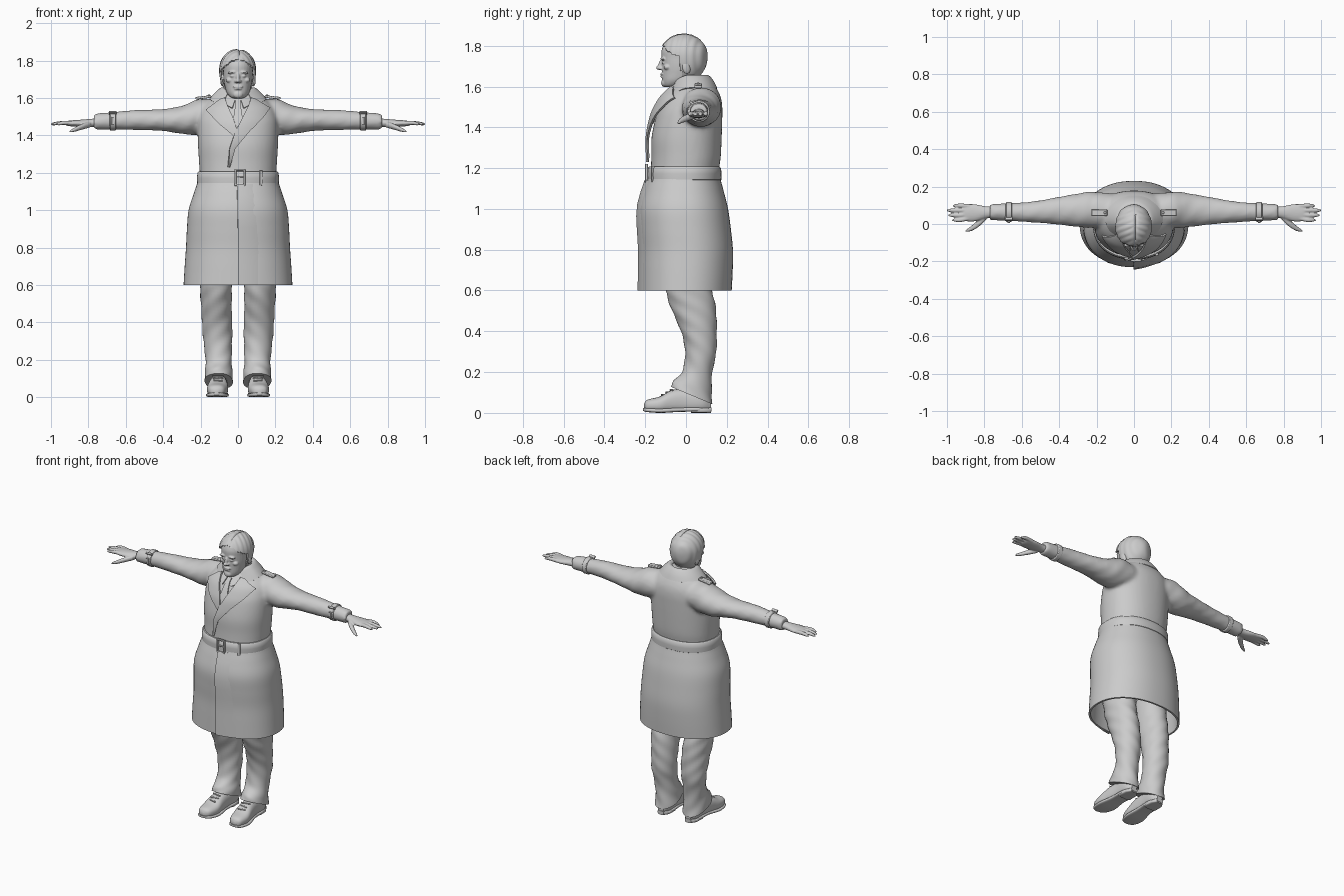
import bpy, bmesh, math
from mathutils import Matrix, Vector, Euler

if "Cube" in bpy.data.objects:
    bpy.data.objects.remove(bpy.data.objects["Cube"], do_unlink=True)

GREY = (0.6, 0.6, 0.6, 1)
mat = bpy.data.materials.new("plain grey")
mat.use_nodes = True
mat.diffuse_color = GREY
mat.node_tree.nodes["Principled BSDF"].inputs["Base Color"].default_value = GREY


def spline(rows, steps=5):
    """Smooth list of rows passing through the given ones."""
    out = []
    for i in range(len(rows) - 1):
        p = [rows[max(0, min(len(rows) - 1, i + k))] for k in (-1, 0, 1, 2)]
        for s in range(steps):
            t = s / steps
            out.append([b + 0.5 * t * (c - a + t * (2*a - 5*b + 4*c - d + t * (3*(b - c) + d - a)))
                        for a, b, c, d in zip(*p)])
    return out + [list(rows[-1])]


def spow(v, e):
    return math.copysign(abs(v) ** (2 / e), v)


def loft(bm, axis, rows, n=32, e=2.0, cap=True, arc=None, wob=0, grow=0):
    """Skin of elliptical rings; a row is (position, centre a, centre b, radius a, radius b)."""
    a0, a1 = arc or (0, 2 * math.pi)
    count = n + 1 if arc else n
    rings = []
    for t, ca, cb, ra, rb in rows:
        ring = []
        for i in range(count):
            a = a0 + (a1 - a0) * i / n
            k = 1 + wob * math.sin(3 * a + 42 * t) * math.sin(23 * t + a)
            u = ca + (ra * k + grow) * spow(math.cos(a), e)
            v = cb + (rb * k + grow) * spow(math.sin(a), e)
            ring.append(bm.verts.new({"x": (t, u, v), "y": (u, t, v), "z": (u, v, t)}[axis]))
        rings.append(ring)
    for r, q in zip(rings, rings[1:]):
        for i in range(n):
            j = (i + 1) % count
            bm.faces.new((r[i], r[j], q[j], q[i]))
    if cap and not arc:
        bm.faces.new(rings[0])
        bm.faces.new(rings[-1])
    return rings


def ball(bm, c, r, rot=(0, 0, 0)):
    m = Matrix.LocRotScale(Vector(c), Euler(rot), Vector(r))
    return bmesh.ops.create_uvsphere(bm, u_segments=24, v_segments=14, radius=1, matrix=m)["verts"]


def box(bm, c, size, rot=(0, 0, 0)):
    bmesh.ops.create_cube(bm, size=1, matrix=Matrix.LocRotScale(Vector(c), Euler(rot), Vector(size)))


def emit(name, bm, mirror=False, voxel=0, smooth=4, thick=0, bevel=0):
    bmesh.ops.recalc_face_normals(bm, faces=bm.faces)
    me = bpy.data.meshes.new(name)
    bm.to_mesh(me)
    bm.free()
    me.materials.append(mat)
    me.shade_smooth()
    me.set_sharp_from_angle(angle=0.75)
    ob = bpy.data.objects.new(name, me)
    bpy.context.collection.objects.link(ob)
    if mirror:
        ob.modifiers.new("mirror", "MIRROR").use_mirror_merge = False
    if voxel:
        m = ob.modifiers.new("fuse", "REMESH")
        m.mode, m.voxel_size, m.use_smooth_shade = "VOXEL", voxel, True
        m = ob.modifiers.new("soften", "SMOOTH")
        m.factor, m.iterations = 0.5, smooth
    if thick:
        m = ob.modifiers.new("thickness", "SOLIDIFY")
        m.thickness, m.offset = thick, 0
        ob.modifiers.new("crisp", "EDGE_SPLIT").split_angle = 0.75
    if bevel:
        m = ob.modifiers.new("bevel", "BEVEL")
        m.width, m.segments = bevel, 2
    return ob


# Coat body shape, shared by the skirt, chest, belt and lapels
E = 2.2
COAT = spline([(.6, 0, 0, .285, .218), (.7, 0, .003, .279, .22), (.8, 0, .004, .272, .22),
               (.9, 0, -.004, .267, .218), (1, 0, -.012, .258, .212), (1.09, 0, -.012, .23, .19),
               (1.17, 0, -.008, .206, .168), (1.25, 0, 0, .208, .17), (1.35, 0, .003, .214, .172),
               (1.45, 0, .015, .215, .163), (1.5, 0, .025, .21, .153), (1.55, 0, .035, .19, .135),
               (1.6, 0, .045, .14, .1), (1.63, 0, .045, .085, .075), (1.65, 0, .04, .06, .06)])


def front_y(x, z):
    for a, b in zip(COAT, COAT[1:]):
        if a[0] <= z <= b[0]:
            t = (z - a[0]) / (b[0] - a[0])
            _, _, cy, rx, ry = [p + t * (q - p) for p, q in zip(a, b)]
            return cy - ry * max(0, 1 - abs(x / rx) ** E) ** (1 / E)
    return 0


def patch(bm, left, right, off=(.01, .01), n=8, m=5):
    """Sheet between two (x, z) edges, laid on the front of the coat."""
    grid = []
    for i in range((len(left) - 1) * m + 1):
        k = min(i // m, len(left) - 2)
        t = i / m - k
        a, b = [Vector(s[k]).lerp(Vector(s[k + 1]), t) for s in (left, right)]
        row = []
        for j in range(n + 1):
            x, z = a.lerp(b, j / n)
            y = front_y(x, z) - off[0] - (off[1] - off[0]) * j / n
            row.append(bm.verts.new((x, y, z)))
        grid.append(row)
    for r, q in zip(grid, grid[1:]):
        for j in range(n):
            bm.faces.new((r[j], r[j + 1], q[j + 1], q[j]))


# Coat: open skirt, then chest and sleeves fused together
bm = bmesh.new()
loft(bm, "z", [r for r in COAT if r[0] < 1.18], n=64, e=E, cap=False)
emit("coat_skirt", bm, thick=.012)
bm = bmesh.new()
patch(bm, [(0, .6), (0, .85), (-.005, 1.14)], [(.13, .6), (.13, .85), (.1, 1.14)], (.016, 0))
emit("skirt_overlap", bm, thick=.006)

SLEEVE = spline([(.08, .06, 1.5, .1, .085), (.2, .075, 1.5, .097, .094), (.26, .075, 1.488, .095, .085),
                 (.32, .073, 1.482, .085, .072), (.42, .07, 1.482, .072, .057), (.55, .064, 1.482, .056, .053),
                 (.66, .064, 1.478, .047, .048), (.77, .064, 1.473, .044, .043)])
bm = bmesh.new()
loft(bm, "z", [r for r in COAT if r[0] > 1.14], n=64, e=E)
for s in (1, -1):
    loft(bm, "x", [[s * r[0]] + r[1:] for r in SLEEVE], wob=.03)
emit("coat_chest_and_sleeves", bm, voxel=.011, smooth=5)

# Belt with buckle and loop
bm = bmesh.new()
loft(bm, "z", [(z, 0, -.008, .21 + b, .173 + b)
               for z, b in ((1.137, 0), (1.143, .008), (1.172, .009), (1.2, .007), (1.207, 0))], n=64, e=E)
emit("belt", bm)
bm = bmesh.new()
by = front_y(0, 1.172) - .018
for s in (1, -1):
    box(bm, (.01 + s * .024, by, 1.175), (.01, .014, .09))
    box(bm, (.01, by, 1.175 + s * .04), (.05, .014, .01))
box(bm, (.01, by, 1.175), (.04, .008, .008))
box(bm, (.122, front_y(.122, 1.172) - .014, 1.172), (.016, .014, .078), (0, 0, .3))
emit("belt_buckle_and_loop", bm, bevel=.002)

# Shirt, tie and lapels
bm = bmesh.new()
patch(bm, [(-.07, 1.625), (-.06, 1.55), (-.02, 1.42)], [(.07, 1.625), (.06, 1.55), (0, 1.42)], (.006, .006))
emit("shirt_front", bm, thick=.008)
bm = bmesh.new()
patch(bm, [(-.02, 1.61), (-.012, 1.57), (-.028, 1.47), (-.02, 1.41)],
      [(.02, 1.61), (.012, 1.57), (.028, 1.47), (.01, 1.41)], (.014, .014))
emit("tie", bm, thick=.01)
bm = bmesh.new()
for s in (1, -1):
    patch(bm, [(s * .012, 1.6), (s * .03, 1.545)], [(s * .065, 1.63), (s * .06, 1.56)], (.016, .012))
emit("shirt_collar_points", bm, thick=.007)
bm = bmesh.new()
patch(bm, [(-.095, 1.59), (-.17, 1.535), (-.105, 1.465), (-.045, 1.415), (-.01, 1.385)],
      [(-.07, 1.6), (-.052, 1.55), (-.028, 1.5), (-.012, 1.45), (0, 1.41)], (.014, .022))
emit("right_lapel", bm, thick=.01)
bm = bmesh.new()
patch(bm, [(.07, 1.6), (.052, 1.55), (.022, 1.49), (-.015, 1.42), (-.045, 1.33), (-.052, 1.23)],
      [(.095, 1.59), (.17, 1.545), (.13, 1.49), (.06, 1.42), (-.015, 1.33), (-.046, 1.23)], (.026, .016))
emit("left_lapel", bm, thick=.01)

# Turned-down collar wrapping the neck
bm = bmesh.new()
rings = loft(bm, "z", spline([(1.59, 0, .03, .15, .118), (1.625, 0, .03, .118, .1),
                              (1.65, 0, .025, .088, .082), (1.64, 0, .02, .074, .07)]),
             n=40, arc=(-1.0, math.pi + 1.0))
for ring in rings:
    for v in ring:
        v.co.z -= max(0, -v.co.y) * .45
emit("coat_collar", bm, thick=.012)

# Shoulder tabs, cuff straps
bm = bmesh.new()
box(bm, (.185, .06, 1.603), (.085, .036, .014), (0, .12, 0))
ball(bm, (.155, .06, 1.614), (.007, .007, .005))
emit("shoulder_tabs", bm, mirror=True, bevel=.004)
bm = bmesh.new()
loft(bm, "x", [(x, .064, 1.478, .05 + g, .05 + g)
               for x, g in ((.652, -.004), (.656, .003), (.682, .003), (.686, -.004))])
box(bm, (.669, .03, 1.518), (.04, .03, .012), (-.7, 0, 0))
box(bm, (.669, .012, 1.478), (.014, .012, .04))
emit("cuff_straps", bm, mirror=True, bevel=.002)

# Hands
bm = bmesh.new()
loft(bm, "x", spline([(.74, .064, 1.468, .03, .024), (.79, .062, 1.466, .032, .022),
                      (.85, .06, 1.464, .046, .019), (.9, .06, 1.464, .046, .015), (.92, .06, 1.464, .038, .01)]), n=20)
for y, tip in ((.021, .972), (.047, .993), (.073, 1.0), (.098, .968)):
    base = .064 + (y - .06) * .85
    loft(bm, "x", spline([(.88, base, 1.465, .011, .012), (.93, y, 1.467, .0115, .0115),
                          (tip - .015, y, 1.462, .009, .009), (tip, y, 1.459, .004, .004)]), n=12)
loft(bm, "x", spline([(.79, .04, 1.458, .018, .016), (.83, .005, 1.447, .02, .016),
                      (.87, -.024, 1.432, .014, .012), (.9, -.037, 1.42, .005, .006)]), n=14)
emit("hands", bm, mirror=True, voxel=.0045, smooth=3)

# Trousers with slanted hems
bm = bmesh.new()
rings = loft(bm, "z", spline([(.085, .103, .028, .077, .103), (.13, .103, .032, .075, .092),
                              (.2, .104, .055, .071, .072), (.3, .108, .072, .075, .078),
                              (.4, .112, .063, .08, .088), (.5, .116, .04, .084, .105),
                              (.6, .118, .015, .086, .115), (.74, .118, 0, .09, .115)], 7), wob=.045)
for ring in rings:
    for v in ring:
        v.co.z -= max(0, 1 - (v.co.z - .085) / .15) * (v.co.y - .028) * .42
emit("trousers", bm, mirror=True)

# Shoes: upper, sole, heel and laces
bm = bmesh.new()
rings = loft(bm, "y", spline([(-.207, .115, .03, .012, .012), (-.19, .114, .036, .04, .028),
                              (-.13, .11, .04, .056, .04), (-.07, .106, .055, .051, .056),
                              (0, .102, .06, .045, .06), (.08, .1, .06, .044, .058), (.122, .1, .05, .02, .04)]), e=2.4)
for ring in rings:
    for v in ring:
        v.co.z = max(v.co.z, .012)
emit("shoe_uppers", bm, mirror=True)
bm = bmesh.new()
loft(bm, "y", spline([(-.212, .115, .018, .012, .007), (-.19, .114, .014, .045, .01), (-.12, .11, .011, .061, .011),
                      (-.03, .104, .016, .047, .011), (.06, .1, .017, .047, .011), (.124, .1, .017, .022, .01)]), e=3.5)
loft(bm, "y", [(.025, .1, .012, .04, .012), (.03, .1, .012, .046, .012),
               (.09, .1, .012, .044, .012), (.122, .1, .012, .022, .012)], e=4)
emit("shoe_soles", bm, mirror=True)
bm = bmesh.new()
for i in range(3):
    box(bm, (.107, -.115 + i * .022, .088 + i * .012), (.05 + i * .005, .008, .008), (.5, 0, .2 * (-1) ** i))
emit("shoe_laces", bm, mirror=True, bevel=.003)

# Head, neck and facial features fused together
bm = bmesh.new()
loft(bm, "z", [(1.54, 0, .02, .062, .062), (1.6, 0, .012, .06, .06), (1.68, 0, .008, .06, .065)])
loft(bm, "z", spline([(1.597, 0, -.078, .022, .022), (1.606, 0, -.065, .042, .046), (1.63, 0, -.042, .061, .074),
                      (1.665, 0, -.026, .071, .091), (1.7, 0, -.02, .077, .098), (1.74, 0, -.018, .079, .102),
                      (1.78, 0, -.015, .08, .104), (1.82, 0, -.013, .066, .086), (1.843, 0, -.01, .03, .045)]), e=2.15)
ball(bm, (0, -.121, 1.71), (.01, .014, .03), (-.35, 0, 0))
ball(bm, (0, -.13, 1.692), (.013, .017, .011))
ball(bm, (0, -.108, 1.618), (.026, .014, .02))
ball(bm, (0, -.117, 1.648), (.021, .008, .005))
ball(bm, (0, -.117, 1.66), (.026, .009, .007))
for s in (1, -1):
    ball(bm, (s * .012, -.124, 1.689), (.008, .01, .008))
    ball(bm, (s * .032, -.113, 1.737), (.024, .012, .007), (0, s * .12, 0))
    ball(bm, (s * .045, -.092, 1.695), (.02, .018, .014))
    ball(bm, (s * .03, -.108, 1.717), (.013, .012, .007))
    ball(bm, (s * .083, .002, 1.693), (.011, .021, .033), (.2, 0, s * .3))
emit("head", bm, voxel=.004, smooth=3)

# Swept hair with a parting and combed ridges
bm = bmesh.new()
verts = bmesh.ops.create_uvsphere(bm, u_segments=72, v_segments=48, radius=1)["verts"]
for v in verts:
    d = v.co.copy()
    comb = 1 + .018 * math.sin(22 * d.y + 7 * abs(d.x)) * min(1, 3 * abs(d.x - .1))
    part = .008 * math.exp(-((d.x - .1) / .07) ** 2) if d.z > 0 and d.y < .5 else 0
    side = 1 if d.z > 0 else (1 - d.z * d.z) ** -.12 if d.z > -.95 else 1.2
    v.co = (-.002 + d.x * .094 * comb * side, -.012 + d.y * .114 * comb,
            1.75 + d.z * (.106 * comb if d.z > 0 else .13) - part)
face_area = [f for f in bm.faces for c in [f.calc_center_median()]
             if c.z < 1.803 - 7 * c.x ** 2 and c.y < -.035 + .25 * max(0, 1.72 - c.z)]
bmesh.ops.delete(bm, geom=face_area, context="FACES")
emit("hair", bm, thick=.008)
